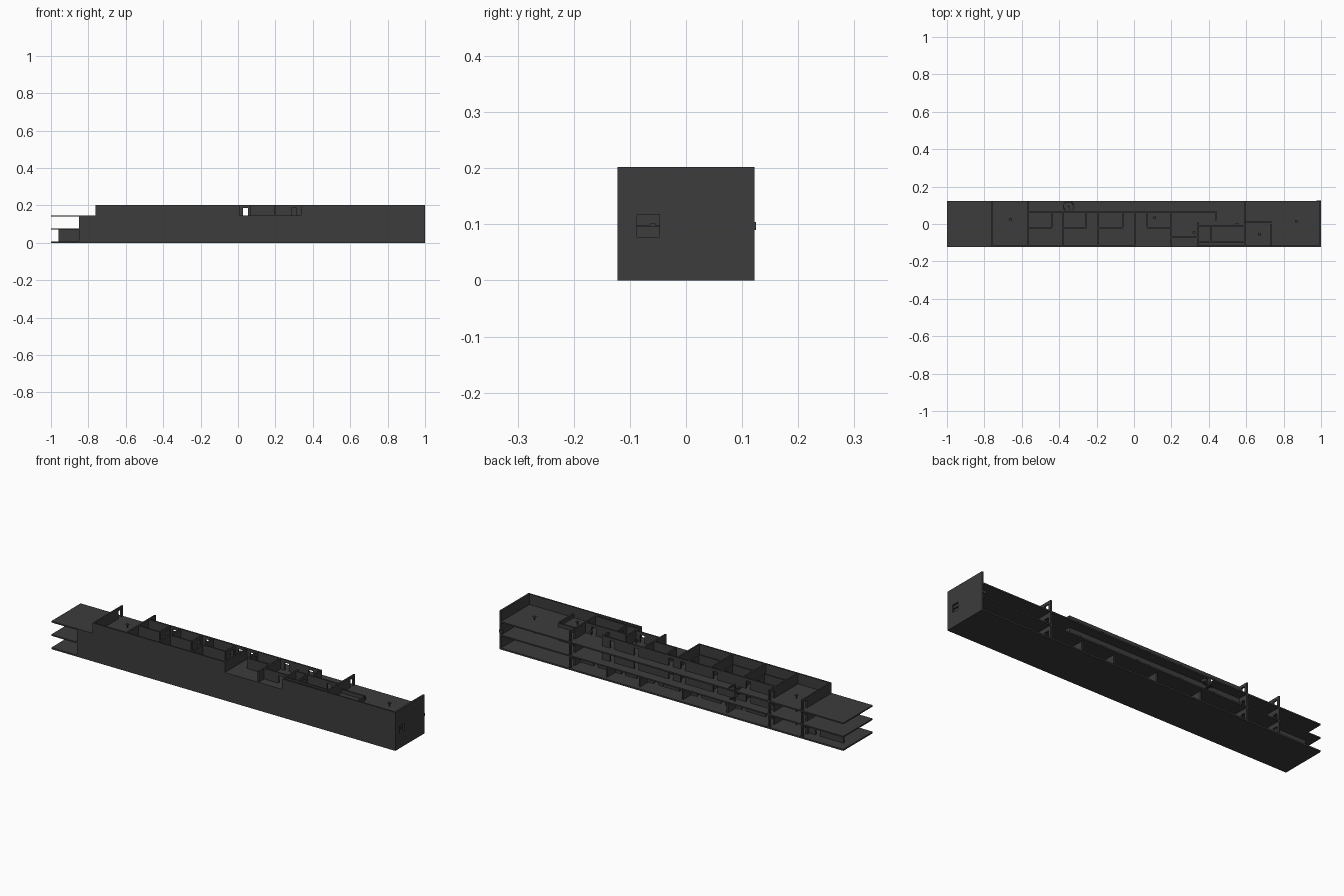
import bpy, bmesh, math
from mathutils import Matrix, Vector

if "Cube" in bpy.data.objects:
    bpy.data.objects.remove(bpy.data.objects["Cube"])

grey = bpy.data.materials.new("dark_grey")
grey.diffuse_color = (0.045, 0.045, 0.045, 1)
grey.use_nodes = True
grey.node_tree.nodes["Principled BSDF"].inputs["Base Color"].default_value = grey.diffuse_color

T = 0.008                      # partition thickness
Y0, Y1 = -0.122, 0.122         # building depth
FLOORS = [(0.008, 0.070), (0.077, 0.140), (0.147, 0.202)]   # bottom and top of each storey


def finish(name, bm):
    me = bpy.data.meshes.new(name)
    bm.to_mesh(me)
    bm.free()
    me.materials.append(grey)
    ob = bpy.data.objects.new(name, me)
    bpy.context.collection.objects.link(ob)
    return ob


def add_box(bm, x0, x1, y0, y1, z0, z1):
    m = Matrix.Translation(((x0 + x1) / 2, (y0 + y1) / 2, (z0 + z1) / 2))
    m = m @ Matrix.Diagonal((x1 - x0, y1 - y0, z1 - z0, 1))
    bmesh.ops.create_cube(bm, size=1, matrix=m)


def boxes(name, dims):
    bm = bmesh.new()
    for d in dims:
        add_box(bm, *d)
    return finish(name, bm)


def wall(bm, axis, a0, a1, c, z0, z1, doors=(), w=0.026, h=0.04):
    """Wall along one axis at offset c, left open at each door."""
    def put(p, q, lo, hi):
        if q - p > 1e-4:
            if axis == 'x':
                add_box(bm, p, q, c - T / 2, c + T / 2, lo, hi)
            else:
                add_box(bm, c - T / 2, c + T / 2, p, q, lo, hi)
    at = a0
    for d in sorted(doors):
        put(at, d - w / 2, z0, z1)
        put(d - w / 2, d + w / 2, z0 + h, z1)
        at = d + w / 2
    put(at, a1, z0, z1)


# Floor slabs
boxes("ground_slab", [(-1, 1, Y0, Y1, 0, 0.008)])
boxes("middle_slab", [(-1, 1, Y0, Y1, 0.070, 0.077)])
top_slab = boxes("upper_slab", [(-1, 1, Y0, Y1, 0.140, 0.147)])

# Stairwell opening in the upper slab
SX, SY, SR = -0.35, 0.094, 0.028
bm = bmesh.new()
bmesh.ops.create_cone(bm, cap_ends=True, segments=24, radius1=SR, radius2=SR, depth=0.05,
                      matrix=Matrix.Translation((SX, SY, 0.143)))
cutter = finish("stairwell_cutter", bm)
cutter.hide_render = True
cutter.hide_viewport = True
cut = top_slab.modifiers.new("stairwell", 'BOOLEAN')
cut.object = cutter
cut.solver = 'EXACT'

# Spiral stair
bm = bmesh.new()
bmesh.ops.create_cone(bm, cap_ends=True, segments=10, radius1=0.003, radius2=0.003, depth=0.09,
                      matrix=Matrix.Translation((SX, SY, 0.122)))
for i in range(12):
    step = Matrix.Translation((SX, SY, 0.083 + i * 0.0052)) @ Matrix.Rotation(i * math.radians(25), 4, 'Z')
    bmesh.ops.create_cube(bm, size=1, matrix=step @ Matrix.Translation((0.014, 0, 0))
                          @ Matrix.Diagonal((0.026, 0.009, 0.002, 1)))
finish("spiral_stair", bm)

# Front wall with the upper balcony notch
boxes("front_wall", [(-0.85, 1, Y0, Y0 + T, 0.008, 0.14),
                     (-0.76, 0.0, Y0, Y0 + T, 0.14, 0.202),
                     (0.34, 1, Y0, Y0 + T, 0.14, 0.202)])

# End wall with a two-pane opening
wy0, wy1, wz0, wz1 = -0.087, -0.047, 0.077, 0.117
boxes("end_wall", [(0.99, 1, Y0, wy0, 0, 0.202), (0.99, 1, wy1, Y1, 0, 0.202),
                   (0.99, 1, wy0, wy1, 0, wz0), (0.99, 1, wy0, wy1, wz1, 0.202)])
boxes("end_window", [(0.985, 0.99, wy0, wy1, wz0, 0.096), (0.985, 0.99, wy0, wy1, 0.098, wz1),
                     (0.985, 0.996, wy0, wy1, 0.096, 0.098), (0.99, 0.997, -0.064, -0.054, 0.097, 0.101)])
boxes("rear_bracket", [(0.975, 1, Y1, Y1 + 0.003, 0.09, 0.104)])

# Cross walls through the full depth on every storey
bm = bmesh.new()
for z0, z1 in FLOORS:
    for x in (-0.757, -0.567, 0.592):
        wall(bm, 'y', Y0, Y1, x, z0, z1, [0.095])
finish("cross_walls", bm)

# Upper two storeys: corridor wall, rooms and washrooms
for name, (z0, z1) in zip(("middle", "upper"), FLOORS[1:]):
    bm = bmesh.new()
    wall(bm, 'x', -0.565, 0.44, 0.066, z0, z1, [-0.41, -0.22, -0.03, 0.04, 0.24, 0.38])
    for x in (-0.38, -0.19, 0.005, 0.2):
        wall(bm, 'y', Y0 if x < 0.2 else -0.118, 0.066, x, z0, z1)
    for x0, x1 in ((-0.565, -0.44), (-0.38, -0.255), (-0.19, -0.06), (0.07, 0.2)):
        wall(bm, 'x', x0, x1, -0.02, z0, z1)
        wall(bm, 'y', -0.02, 0.066, x1 if x1 < 0.2 else x0, z0, z1, [0.035])
    wall(bm, 'x', 0.2, 0.34, -0.07, z0, z1, [0.3])
    wall(bm, 'y', -0.118, 0.01, 0.342, z0, z1)
    wall(bm, 'x', 0.342, 0.592, -0.01, z0, z1, [0.54])
    wall(bm, 'x', 0.342, 0.592, -0.094, z0, z1)
    wall(bm, 'y', -0.094, -0.01, 0.41, z0, z1, [-0.05])
    wall(bm, 'y', 0.02, 0.066, 0.436, z0, z1)
    wall(bm, 'x', 0.592, 0.735, 0.01, z0, z0 + 0.02)
    wall(bm, 'y', -0.118, 0.0, 0.735, z0, z1 if name == "middle" else z0 + 0.02)
    finish(name + "_partitions", bm)

# Ground storey partitions
bm = bmesh.new()
z0, z1 = FLOORS[0]
for x in (-0.31, -0.05, 0.2, 0.39):
    wall(bm, 'y', Y0, 0.1, x, z0, z1)
wall(bm, 'x', -0.567, 0.592, 0.03, z0, z1, [-0.5, -0.36, -0.24, -0.1, 0.0, 0.15, 0.25, 0.34, 0.5])
wall(bm, 'x', 0.592, 0.99, 0.0, z0, z1, [0.65, 0.75, 0.85, 0.93])
wall(bm, 'x', -0.96, -0.757, 0.06, z0, z1, [-0.81])
finish("ground_partitions", bm)

# Small furniture: pedestal tables on each storey
bm = bmesh.new()
for z0, z1 in FLOORS:
    for x, y in ((-0.66, 0.025), (0.87, 0.015), (0.67, -0.055), (0.11, 0.033), (0.32, -0.045), (0.55, 0.0)):
        add_box(bm, x - 0.002, x + 0.002, y - 0.002, y + 0.002, z0, z0 + 0.016)
        add_box(bm, x - 0.008, x + 0.008, y - 0.006, y + 0.006, z0 + 0.016, z0 + 0.019)
finish("tables", bm)
